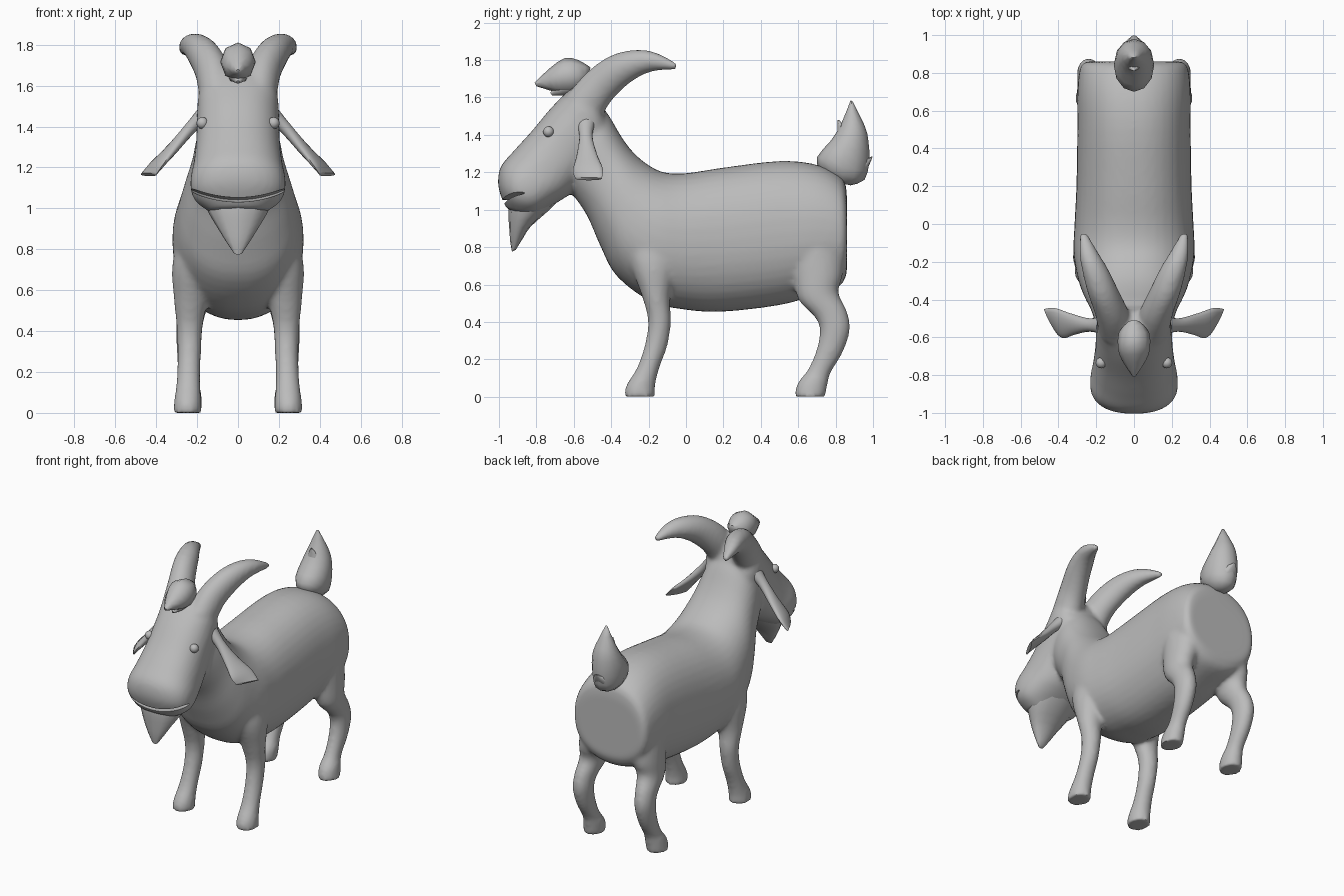
import bpy, bmesh, math
from mathutils import Vector

grey = bpy.data.materials.new("soft grey")
grey.diffuse_color = (0.5, 0.5, 0.5, 1)


def catmull(a, b, c, d, t):
    return 0.5 * (2*b + (c-a)*t + (2*a-5*b+4*c-d)*t*t + (3*b-a-3*c+d)*t**3)


def loft(bm, rings, side=(1, 0, 0), n=24, steps=4, power=2.0):
    """Closed skin over rings (edge a xyz, edge b xyz, half width), smoothed along the path."""
    side = Vector(side).normalized()
    r = [rings[0]] + rings + [rings[-1]]
    dense = []
    for i in range(1, len(r) - 2):
        for s in range(steps):
            dense.append([catmull(*v, s / steps) for v in zip(*r[i-1:i+3])])
    dense.append(rings[-1])
    loops = []
    for q in dense:
        a, b, w = Vector(q[:3]), Vector(q[3:6]), q[6]
        mid, half = (a + b) / 2, (a - b) / 2
        loop = []
        for k in range(n):
            t = 2 * math.pi * k / n
            c, s = math.cos(t), math.sin(t)
            c = math.copysign(abs(c) ** (2 / power), c)
            s = math.copysign(abs(s) ** (2 / power), s)
            loop.append(bm.verts.new(mid + half * s + side * (w * c)))
        loops.append(loop)
    faces = [bm.faces.new(loops[0]), bm.faces.new(loops[-1])]
    for p, q in zip(loops, loops[1:]):
        for k in range(n):
            faces.append(bm.faces.new((p[k], p[(k+1) % n], q[(k+1) % n], q[k])))
    bmesh.ops.recalc_face_normals(bm, faces=faces)


def flat(table, m=1):
    """Rows (y, z, y, z, half width, x) in the side plane; m = -1 mirrors."""
    return [(m*x, y1, z1, m*x, y2, z2, w) for y1, z1, y2, z2, w, x in table]


def finish(name, bm, angle=60):
    me = bpy.data.meshes.new(name)
    bm.to_mesh(me)
    bm.free()
    ob = bpy.data.objects.new(name, me)
    bpy.context.collection.objects.link(ob)
    me.materials.append(grey)
    bpy.ops.object.select_all(action='DESELECT')
    ob.select_set(True)
    bpy.context.view_layer.objects.active = ob
    bpy.ops.object.shade_smooth_by_angle(angle=math.radians(angle))
    return ob


# trunk and neck, rump to throat
trunk = [(.86, 1.08, .86, .66, .25, 0), (.835, 1.17, .82, .59, .285, 0),
         (.70, 1.24, .68, .54, .30, 0), (.50, 1.26, .50, .49, .30, 0),
         (.20, 1.225, .20, .455, .305, 0), (0, 1.195, 0, .465, .315, 0),
         (-.12, 1.20, -.19, .51, .32, 0), (-.21, 1.245, -.37, .645, .295, 0),
         (-.285, 1.31, -.455, .80, .265, 0), (-.345, 1.39, -.53, .97, .23, 0),
         (-.41, 1.50, -.62, 1.10, .205, 0), (-.46, 1.56, -.70, 1.2, .18, 0)]
# head, crown to chin
head = [(-.56, 1.69, -.47, 1.62, .10, 0), (-.635, 1.63, -.43, 1.52, .185, 0),
        (-.725, 1.54, -.40, 1.38, .20, 0), (-.825, 1.42, -.50, 1.22, .205, 0),
        (-.92, 1.315, -.60, 1.10, .218, 0), (-.99, 1.23, -.67, 1.05, .232, 0),
        (-1.005, 1.14, -.72, 1.02, .228, 0), (-.985, 1.06, -.75, 1.0, .20, 0),
        (-.955, 1.0, -.78, .97, .14, 0)]
horn = [(-.64, 1.61, -.46, 1.48, .09, .10), (-.53, 1.735, -.40, 1.58, .088, .12),
        (-.40, 1.825, -.31, 1.67, .082, .165), (-.27, 1.855, -.22, 1.725, .07, .205),
        (-.16, 1.84, -.14, 1.745, .05, .24), (-.045, 1.78, -.045, 1.75, .02, .27)]
front_leg = [(-.33, .92, -.03, .92, .09, .19), (-.30, .72, -.05, .72, .10, .222),
             (-.24, .55, -.085, .53, .08, .232), (-.205, .42, -.08, .40, .063, .237),
             (-.215, .30, -.10, .27, .057, .238), (-.26, .16, -.14, .16, .058, .242),
             (-.32, .06, -.165, .06, .066, .246), (-.33, 0, -.165, 0, .07, .247)]
hind_leg = [(.55, .85, .84, .85, .10, .19), (.57, .66, .84, .66, .095, .205),
            (.60, .52, .815, .56, .08, .222), (.685, .43, .86, .46, .066, .235),
            (.715, .36, .877, .36, .062, .24), (.70, .26, .84, .24, .056, .24),
            (.655, .15, .775, .13, .052, .238), (.595, .07, .76, .08, .063, .24),
            (.58, 0, .745, 0, .066, .245)]

bm = bmesh.new()
loft(bm, flat(trunk), n=40, power=2.25)
loft(bm, flat(head), n=40, power=2.3)
for m in (1, -1):
    for limb in (horn, front_leg, hind_leg):
        loft(bm, flat(limb, m))
body = finish("body", bm)

# blend the overlapping body parts into one skin
rm = body.modifiers.new("blend", 'REMESH')
rm.mode, rm.voxel_size, rm.use_smooth_shade = 'VOXEL', 0.014, True
sm = body.modifiers.new("soften", 'SMOOTH')
sm.factor, sm.iterations = 0.5, 8
for mod in (rm, sm):
    bpy.ops.object.modifier_apply(modifier=mod.name)

# mouth slit, curved up at the corners
bm = bmesh.new()
loft(bm, [(x, -1.1, 1.03 + .9*x*x + .012, x, -.86, 1.03 + .9*x*x + .012, .011)
          for x in (-.26, -.18, -.09, 0, .09, .18, .26)], side=(0, 0, 1), n=12)
cutter = finish("mouth_cutter", bm)
cutter.hide_render = True
bpy.context.view_layer.objects.active = body
cut = body.modifiers.new("mouth", 'BOOLEAN')
cut.operation, cut.object, cut.solver = 'DIFFERENCE', cutter, 'EXACT'
bpy.ops.object.modifier_apply(modifier=cut.name)
bpy.data.objects.remove(cutter)
body.select_set(True)
bpy.ops.object.shade_smooth_by_angle(angle=math.radians(50))

# beard
bm = bmesh.new()
loft(bm, flat([(-.95, 1.01, -.68, 1.05, .165, 0), (-.95, .97, -.74, .99, .145, 0),
               (-.945, .90, -.83, .91, .10, 0), (-.94, .83, -.87, .85, .06, 0),
               (-.93, .775, -.91, .785, .02, 0)]), n=12, steps=2)
finish("beard", bm)

# forelock with two pointed tips
bm = bmesh.new()
loft(bm, flat([(-.51, 1.76, -.53, 1.70, .035, 0), (-.575, 1.80, -.57, 1.63, .08, 0),
               (-.65, 1.81, -.67, 1.62, .085, 0), (-.73, 1.755, -.72, 1.635, .062, 0),
               (-.81, 1.68, -.80, 1.66, .01, 0)]), n=8, steps=2)
loft(bm, flat([(-.60, 1.72, -.60, 1.62, .06, 0), (-.67, 1.70, -.66, 1.61, .05, 0),
               (-.725, 1.625, -.715, 1.61, .01, 0)]), n=8, steps=2)
finish("forelock", bm)

# tail with side tufts
bm = bmesh.new()
loft(bm, flat([(.79, 1.15, .88, 1.13, .04, 0), (.72, 1.21, .955, 1.16, .09, 0),
               (.70, 1.28, .98, 1.26, .107, 0), (.775, 1.37, .975, 1.37, .095, 0),
               (.83, 1.46, .955, 1.45, .066, 0), (.88, 1.585, .89, 1.58, .008, 0)]),
     n=12, steps=2)
loft(bm, flat([(.80, 1.36, .88, 1.40, .06, 0), (.81, 1.43, .85, 1.44, .035, 0),
               (.81, 1.48, .82, 1.48, .005, 0)]), n=8, steps=2)
loft(bm, flat([(.93, 1.28, .92, 1.17, .07, 0), (.97, 1.28, .96, 1.20, .045, 0),
               (.997, 1.285, .995, 1.275, .01, 0)]), n=8, steps=2)
finish("tail", bm)

for m, tag in ((1, "left"), (-1, "right")):
    # drooping ear
    ear = [(.15, -.59, 1.48, .15, -.48, 1.48, .04), (.23, -.57, 1.395, .23, -.50, 1.395, .03),
           (.31, -.585, 1.29, .33, -.475, 1.295, .027), (.37, -.605, 1.21, .42, -.445, 1.22, .022),
           (.40, -.59, 1.165, .475, -.45, 1.165, .012)]
    bm = bmesh.new()
    loft(bm, [(m*a, b, c, m*d, e, f, w) for a, b, c, d, e, f, w in ear],
         side=(m*.75, 0, .66), n=16)
    finish(tag + "_ear", bm)
    # eye
    bm = bmesh.new()
    bmesh.ops.create_uvsphere(bm, u_segments=16, v_segments=10, radius=.029)
    bmesh.ops.translate(bm, verts=bm.verts, vec=(m*.174, -.735, 1.417))
    finish(tag + "_eye", bm)
